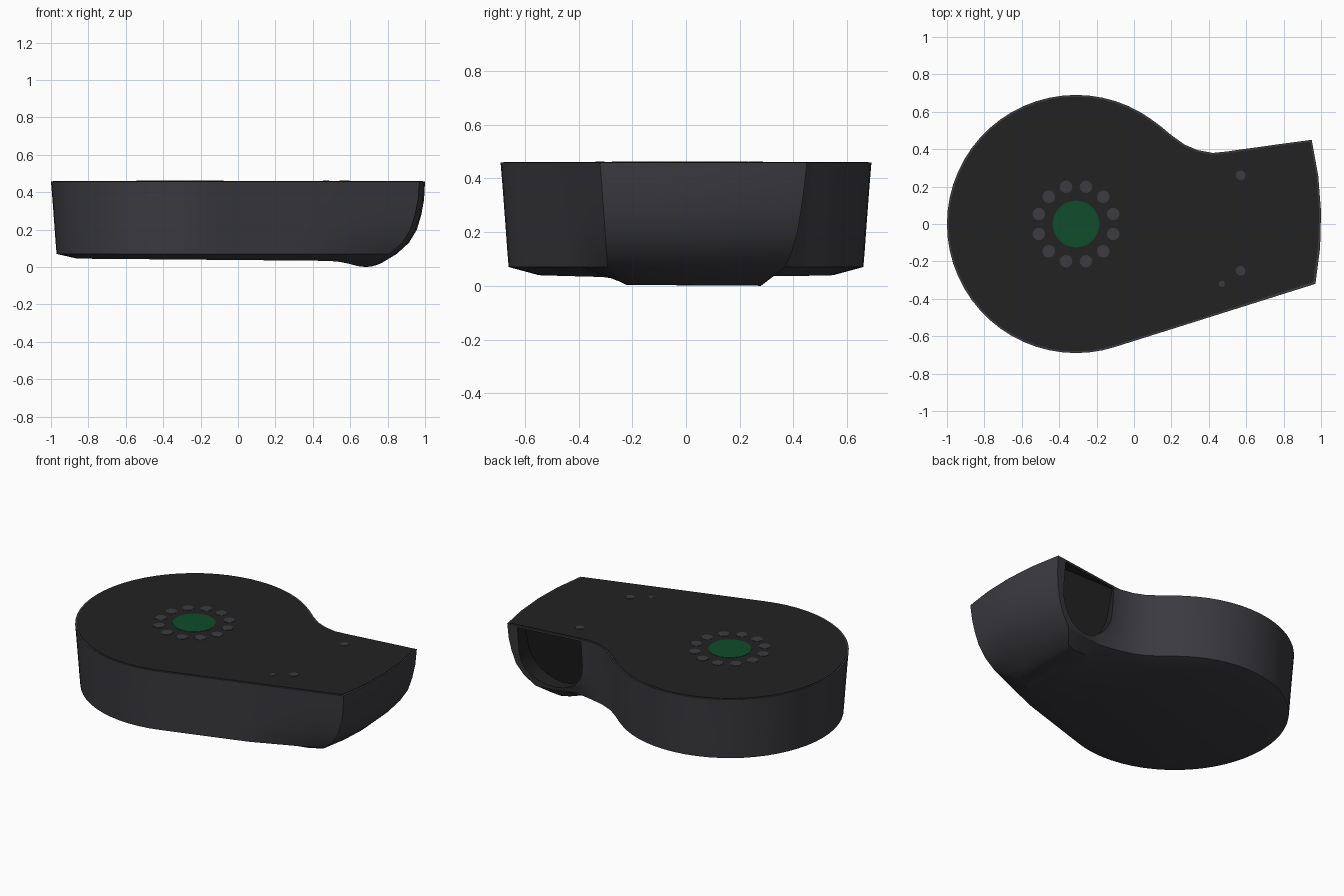
import bpy, bmesh, math
from mathutils import Vector

if "Cube" in bpy.data.objects:
    bpy.data.objects.remove(bpy.data.objects["Cube"])


def material(name, rgb):
    m = bpy.data.materials.new(name)
    m.diffuse_color = (*rgb, 1)
    m.use_nodes = True
    m.node_tree.nodes["Principled BSDF"].inputs["Base Color"].default_value = m.diffuse_color
    return m


SHELL = material("charcoal_shell", (0.045, 0.043, 0.051))
PLATE = material("black_plate", (0.016, 0.016, 0.016))
GREEN = material("dark_green", (0.0044, 0.074, 0.024))

CX, R = -0.31, 0.69          # round end
BACK = [(0.035, 0.597), (0.085, 0.565), (0.14, 0.525), (0.2, 0.475), (0.27, 0.425),
        (0.34, 0.395), (0.42, 0.38), (0.5, 0.388), (0.59, 0.401), (0.68, 0.413),
        (0.77, 0.426), (0.86, 0.438), (0.95, 0.45)]


def front_y(x):
    if x <= -0.11:
        return -math.sqrt(max(0, R * R - (x - CX) ** 2))
    return -0.66 + (x + 0.11) * 0.34 / 1.08


# Plan outline: paired back and front points at the same x stations
disc = [(CX + R * math.cos(math.radians(a)), R * math.sin(math.radians(a)))
        for a in range(180, 60, -6)]
back = [(x, y) for x, y in disc] + BACK
front = [(x, front_y(x)) for x, y in back]
front[-1] = (0.97, -0.32)
N = len(back) - 1
curve = [Vector(p) for p in back[:0:-1]] + [Vector((CX - R, 0))] + [Vector(p) for p in front[1:]]


def bottom_z(x):
    """Underside height: slight slope with a rounded ridge under the tail."""
    base = 0.045 - 0.012 * (x + 0.87) / 1.37
    if x > 0.68:
        return ((x - 0.68) / 0.08) ** 2 * 0.018
    return max(0, base - 0.031 * math.exp(-((x - 0.68) / 0.1) ** 2))


def ring(z, inset, reach, extra=0.0):
    """One closed outline; z None follows the underside."""
    pts = []
    for i, p in enumerate(curve):
        t = (curve[min(i + 1, len(curve) - 1)] - curve[max(i - 1, 0)]).normalized()
        q = p - Vector((t.y, -t.x)) * inset
        if i < N and p.x > 0.4:
            q.y -= extra * min(1, (p.x - 0.4) / 0.2)
        if q.x > 0.4:
            q.x = 0.4 + (q.x - 0.4) * (reach - 0.4) / 0.6
        pts.append(q)
    a, b = pts[-1].copy(), pts[0].copy()
    for t in (0.25, 0.5, 0.75):
        m = a.lerp(b, t)
        m.x += 0.16 * t * (1 - t)
        pts.append(m)
    return [(p.x, p.y, bottom_z(p.x) if z is None else z) for p in pts]


def make_object(name, bm, mat, smooth=None):
    bmesh.ops.recalc_face_normals(bm, faces=bm.faces)
    me = bpy.data.meshes.new(name)
    bm.to_mesh(me)
    bm.free()
    me.materials.append(mat)
    ob = bpy.data.objects.new(name, me)
    bpy.context.collection.objects.link(ob)
    if smooth:
        smooth_object(ob, smooth)
    return ob


def smooth_object(ob, angle):
    bpy.ops.object.select_all(action='DESELECT')
    ob.select_set(True)
    bpy.context.view_layer.objects.active = ob
    bpy.ops.object.shade_smooth_by_angle(angle=math.radians(angle))


def loft(name, rings, mat):
    bm = bmesh.new()
    vs = [[bm.verts.new(p) for p in r] for r in rings]
    n = len(vs[0])
    for a, b in zip(vs, vs[1:]):
        for i in range(n):
            j = (i + 1) % n
            bm.faces.new((a[i], a[j], b[j], b[i]))
    for r in (vs[0], vs[-1]):       # caps as strips across the body
        bm.faces.new((r[N], r[N - 1], r[N + 1]))
        for i in range(1, N):
            bm.faces.new((r[N - i], r[N - i - 1], r[N + i + 1], r[N + i]))
        bm.faces.new([r[0]] + r[2 * N:])
    return make_object(name, bm, mat)


# Shell: tapered wall, rounded tail and chamfered underside
shell = loft("shell", [
    ring(0.458, 0.0, 1.0),
    ring(0.36, 0.008, 0.995, 0.003),
    ring(0.28, 0.014, 0.98, 0.008),
    ring(0.20, 0.02, 0.955, 0.015),
    ring(0.13, 0.025, 0.91, 0.03),
    ring(0.07, 0.03, 0.84, 0.05),
    ring(None, 0.14, 0.76, 0.02)], SHELL)

# U-shaped recess in the back of the tail
prof = [(0.885, 0.445)]
for k in range(13):
    a = math.pi * k / 12
    prof.append((0.68 + 0.205 * math.cos(a), 0.28 - 0.195 * math.sin(a)))
prof.append((0.475, 0.445))
bm = bmesh.new()
inner = [bm.verts.new((x, 0.27 + 0.1 * (z - 0.085) / 0.36, z)) for x, z in prof]
outer = [bm.verts.new((x, 0.7, z)) for x, z in prof]
bm.faces.new(inner)
bm.faces.new(outer)
for i in range(len(prof)):
    j = (i + 1) % len(prof)
    bm.faces.new((inner[i], inner[j], outer[j], outer[i]))
cutter = make_object("recess_cutter", bm, PLATE)
cutter.hide_render = True
mod = shell.modifiers.new("recess", 'BOOLEAN')
mod.operation = 'DIFFERENCE'
mod.solver = 'EXACT'
mod.material_mode = 'TRANSFER'
mod.object = cutter
bpy.context.view_layer.objects.active = shell
bpy.ops.object.modifier_apply(modifier=mod.name)
bpy.data.objects.remove(cutter)
smooth_object(shell, 28)

# Top plate, leaving a thin shell rim
loft("top_plate", [ring(0.461, 0.01, 0.99), ring(0.456, 0.01, 0.99)], PLATE)


def spot(name, x, y, r, mat, sides=12):
    bm = bmesh.new()
    bmesh.ops.create_cone(bm, cap_ends=True, segments=sides, radius1=r, radius2=r, depth=0.004)
    bmesh.ops.translate(bm, verts=bm.verts, vec=(x, y, 0.461))
    make_object(name, bm, mat)


# Green centre, ring of dots, and screws
spot("green_centre", CX, 0, 0.125, GREEN, 32)
for k in range(12):
    a = math.radians(15 + 30 * k)
    spot("ring_dot", CX + 0.206 * math.cos(a), 0.206 * math.sin(a), 0.034, SHELL)
for x, y, r in ((0.57, 0.26, 0.026), (0.57, -0.25, 0.026), (0.47, -0.32, 0.016)):
    spot("screw", x, y, r, SHELL)
